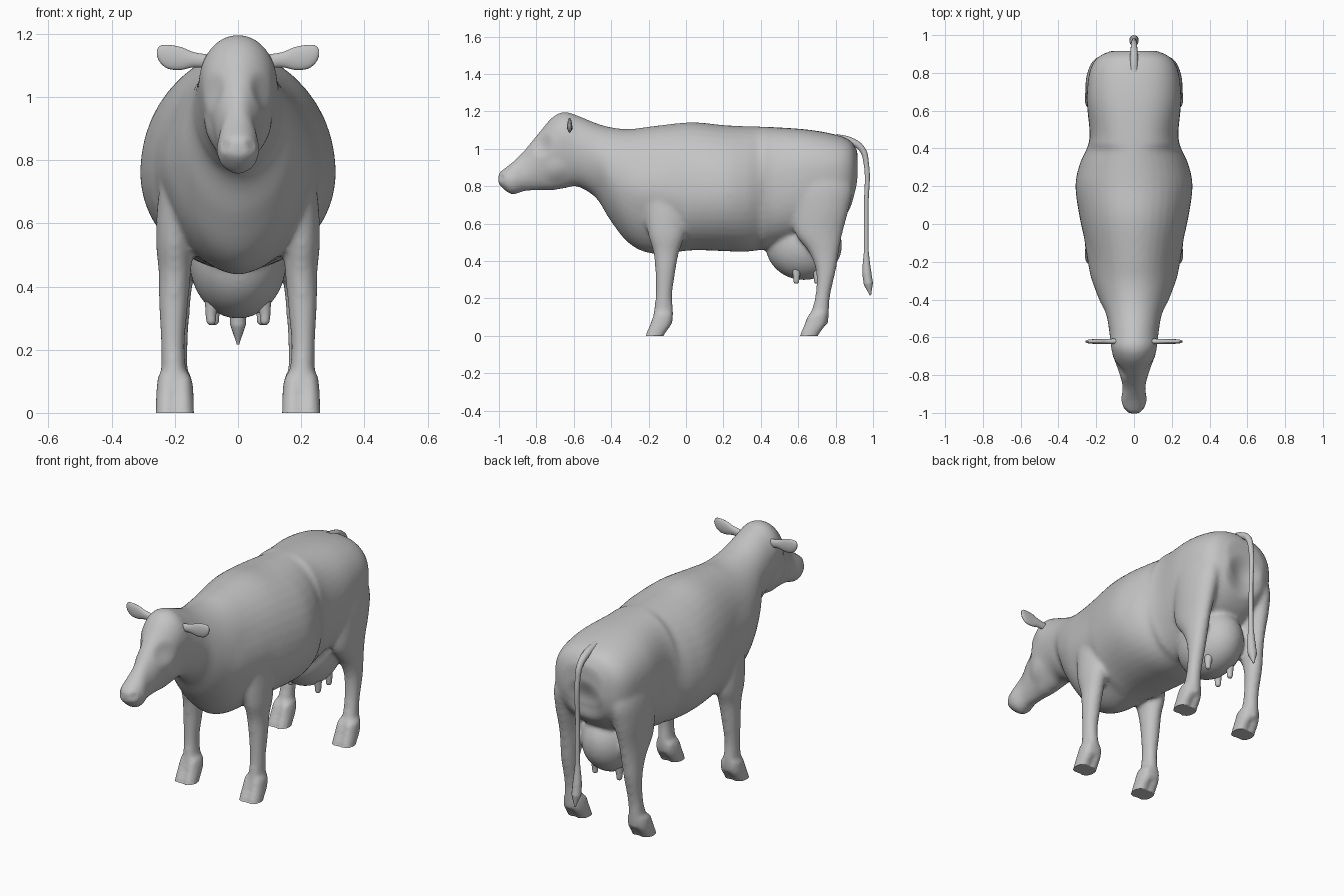
import bpy
import bmesh
from math import cos, sin, pi
from mathutils import Vector, Matrix

cube = bpy.data.objects.get("Cube")
if cube:
    bpy.data.objects.remove(cube, do_unlink=True)

hide = bpy.data.materials.new("plain_grey")
hide.use_nodes = True
grey = (0.55, 0.55, 0.55, 1)
hide.diffuse_color = grey
hide.node_tree.nodes["Principled BSDF"].inputs["Base Color"].default_value = grey


def resample(rows, steps=5):
    """Smooth a short table of stations with a Catmull-Rom spline."""
    rows = [Vector(r) for r in rows]
    padded = [rows[0]] + rows + [rows[-1]]
    out = []
    for a, b, c, d in zip(padded, padded[1:], padded[2:], padded[3:]):
        for i in range(steps):
            t = i / steps
            out.append(b + (c - a) * (t / 2)
                       + (a * 2 - b * 5 + c * 4 - d) * (t * t / 2)
                       + (b * 3 - a - c * 3 + d) * (t ** 3 / 2))
    return out + [rows[-1]]


def loft(bm, rings):
    """Skin a list of rings and close both ends."""
    rings = [[bm.verts.new(p) for p in ring] for ring in rings]
    n = len(rings[0])
    for r, s in zip(rings, rings[1:]):
        for i in range(n):
            j = (i + 1) % n
            bm.faces.new((r[i], r[j], s[j], s[i]))
    bm.faces.new(rings[0])
    bm.faces.new(rings[-1])


def power(v, e):
    return (1 if v >= 0 else -1) * abs(v) ** e


def angles(n):
    return [2 * pi * i / n for i in range(n)]


def body_ring(row):
    y, width, low, high, widest = row
    ring = []
    for a in angles(40):
        # Boxier rump, wedge-shaped brisket, round elsewhere
        e = 0.85 if y > 0.4 else 1.0
        if sin(a) < 0 and -0.5 < y < -0.05:
            e = 1.12
        reach = high - widest if sin(a) > 0 else widest - low
        ring.append((width * power(cos(a), e), y, widest + reach * power(sin(a), e)))
    return ring


def limb(bm, rows, side, shift=(0, 0)):
    """Upright tube: rows hold z, x, y, x radius and y radius."""
    loft(bm, [[(side * (x + shift[0] + rx * cos(a)), y + shift[1] + ry * sin(a), z)
               for a in angles(24)] for z, x, y, rx, ry in resample(rows)])


def finish(name, bm):
    bmesh.ops.recalc_face_normals(bm, faces=bm.faces)
    mesh = bpy.data.meshes.new(name)
    bm.to_mesh(mesh)
    bm.free()
    obj = bpy.data.objects.new(name, mesh)
    bpy.context.collection.objects.link(obj)
    mesh.materials.append(hide)
    mesh.shade_smooth()
    return obj


def activate(obj):
    bpy.ops.object.select_all(action="DESELECT")
    bpy.context.view_layer.objects.active = obj
    obj.select_set(True)


# Head, neck and trunk: y, half width, underside, top, height of widest point
trunk = [
    (-1.003, .035, .815, .865, .84), (-.985, .052, .792, .885, .84),
    (-.93, .068, .755, .927, .83), (-.865, .06, .773, .992, .86),
    (-.785, .08, .778, 1.088, .95), (-.715, .107, .778, 1.168, 1.02),
    (-.65, .122, .788, 1.198, 1.05), (-.58, .13, .798, 1.178, 1.0),
    (-.48, .147, .735, 1.137, .95), (-.4, .185, .61, 1.115, .86),
    (-.3, .22, .49, 1.106, .8), (-.17, .242, .438, 1.122, .77),
    (.03, .287, .457, 1.142, .76), (.2, .31, .453, 1.127, .76),
    (.32, .287, .45, 1.121, .76), (.45, .236, .47, 1.117, .79),
    (.65, .25, .53, 1.103, .85), (.8, .237, .6, 1.076, .87),
    (.88, .195, .68, 1.042, .88), (.917, .12, .76, .985, .88),
]
front_leg = [
    (.85, .155, -.13, .05, .09), (.7, .182, -.115, .068, .11),
    (.55, .2, -.105, .06, .1), (.45, .2, -.106, .052, .07),
    (.35, .204, -.11, .047, .055), (.22, .206, -.118, .038, .045),
    (.13, .203, -.12, .04, .053), (.06, .2, -.128, .045, .055),
]
hind_leg = [
    (.95, .14, .7, .08, .14), (.8, .168, .72, .085, .17),
    (.68, .18, .72, .077, .152), (.55, .186, .71, .062, .128),
    (.45, .19, .736, .052, .082), (.35, .195, .748, .045, .054),
    (.22, .197, .732, .039, .04), (.12, .2, .715, .041, .05),
    (.06, .2, .7, .045, .06),
]
toe = [
    (.12, .2, -.122, .028, .05), (.06, .2, -.136, .034, .058),
    (0, .2, -.168, .036, .05), (-.04, .2, -.17, .036, .05),
]

bm = bmesh.new()
loft(bm, [body_ring(r) for r in resample(trunk)])
for side in (-1, 1):
    limb(bm, front_leg, side)
    limb(bm, hind_leg, side)
    for back in (0, .825):
        for split in (-.026, .026):
            limb(bm, toe, side, (split, back))
# Udder swelling below the flank
bmesh.ops.create_uvsphere(bm, u_segments=32, v_segments=20, radius=1,
                          matrix=Matrix.Translation((0, .63, .485))
                          @ Matrix.Diagonal((.155, .205, .187, 1)))
body = finish("body", bm)

# Fuse the pieces into one continuous skin
remesh = body.modifiers.new("fuse", "REMESH")
remesh.mode = "VOXEL"
remesh.voxel_size = .011
soften = body.modifiers.new("soften", "SMOOTH")
soften.factor = .5
soften.iterations = 12
activate(body)
for name in ("fuse", "soften"):
    bpy.ops.object.modifier_apply(modifier=name)

# Soft dents: centre, radius, push (mirrored across x)
dents = [
    ((.036, -.985, .845), .028, (0, .014, 0)),      # nostrils
    ((.09, -.775, 1.02), .075, (-.014, 0, 0)),      # eye hollows
    ((.1, -.7, .88), .08, (.008, 0, 0)),            # cheeks
    ((0, .91, .78), .13, (0, -.035, 0)),            # cleft under the tail
    ((.24, -.2, .8), .16, (.008, 0, 0)),            # shoulders
]
for v in body.data.vertices:
    side = -1 if v.co.x < 0 else 1
    for centre, radius, push in dents:
        p = Vector((abs(v.co.x), v.co.y, v.co.z))
        fall = 1 - (p - Vector(centre)).length_squared / radius ** 2
        if fall > 0:
            v.co += Vector((push[0] * side, push[1], push[2])) * fall * fall
    v.co.z = max(v.co.z, 0)
if not body.data.materials:
    body.data.materials.append(hide)
body.data.shade_smooth()

# Ears: x, centre height, half height, half thickness
ear = [
    (.09, 1.112, .022, .015), (.14, 1.118, .024, .014),
    (.18, 1.122, .036, .013), (.22, 1.127, .038, .012),
    (.245, 1.135, .028, .009), (.257, 1.14, .01, .004),
]
for side, label in ((-1, "right"), (1, "left")):
    bm = bmesh.new()
    loft(bm, [[(side * x, -.622 + t * cos(a), z + h * sin(a)) for a in angles(20)]
              for x, z, h, t in resample(ear)])
    finish(label + "_ear", bm)

    # Teats
    for place, x, y in (("front", .085, .59), ("rear", .075, .7)):
        bm = bmesh.new()
        limb(bm, [(.279, x, y, .006, .006), (.288, x, y, .014, .014),
                  (.32, x, y, .018, .018), (.38, x - .01, y, .03, .03)], side)
        finish(label + "_" + place + "_teat", bm)

# Tail: y, z, radius, ending in a tuft
tail_path = [
    (.8, 1.058, .022), (.88, 1.04, .021), (.94, 1.0, .017), (.964, .92, .014),
    (.964, .7, .012), (.964, .45, .013), (.967, .34, .024), (.975, .28, .025),
    (.986, .217, .004),
]
curve = bpy.data.curves.new("tail", "CURVE")
curve.dimensions = "3D"
curve.bevel_depth = 1
curve.bevel_resolution = 4
curve.use_fill_caps = True
spline = curve.splines.new("BEZIER")
spline.bezier_points.add(len(tail_path) - 1)
for point, (y, z, r) in zip(spline.bezier_points, tail_path):
    point.co = (0, y, z)
    point.radius = r
    point.handle_left_type = point.handle_right_type = "AUTO"
curve.materials.append(hide)
tail = bpy.data.objects.new("tail", curve)
bpy.context.collection.objects.link(tail)
activate(tail)
bpy.ops.object.convert(target="MESH")
bpy.context.object.data.shade_smooth()
